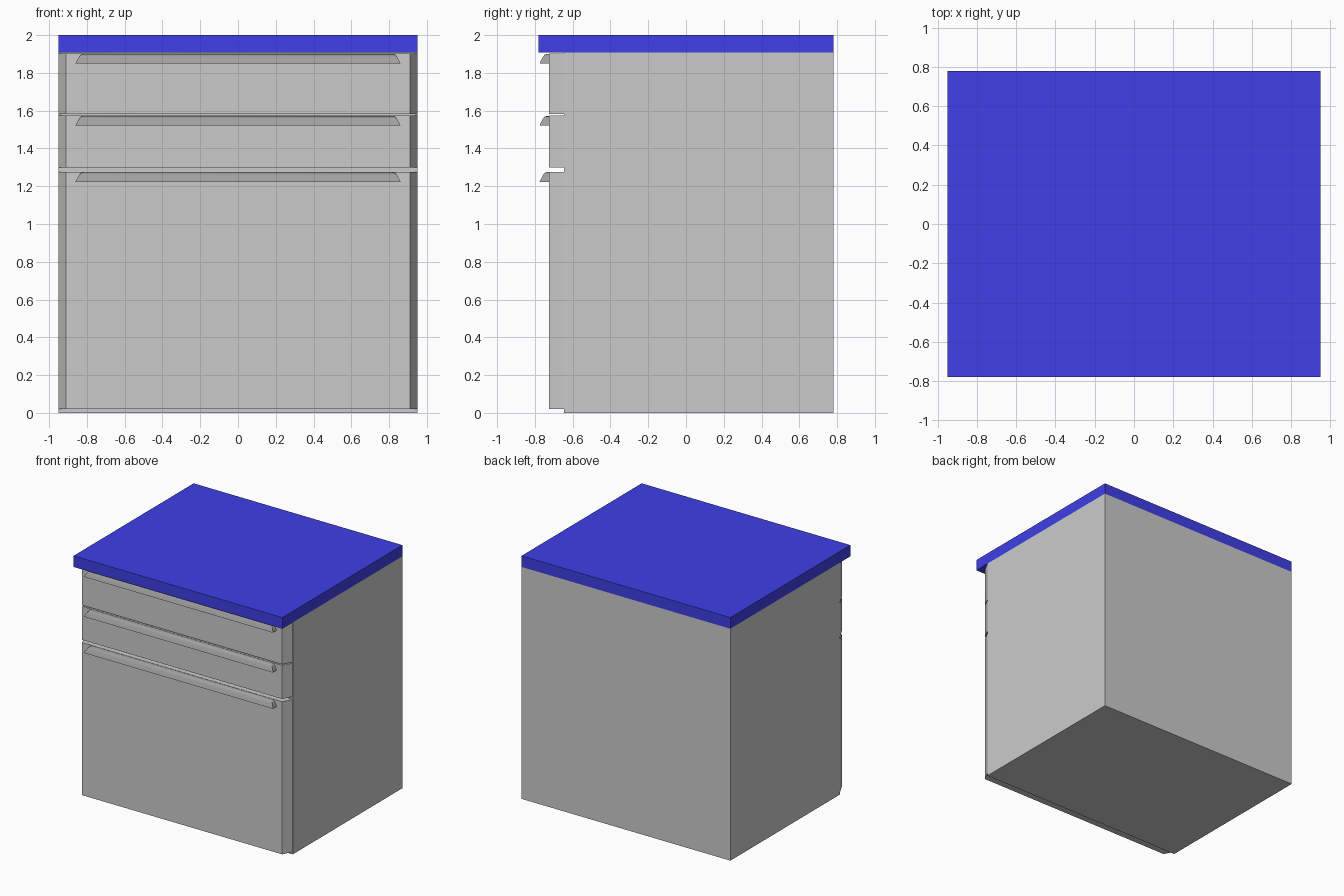
import bpy, bmesh
from math import radians

if "Cube" in bpy.data.objects:
    bpy.data.objects.remove(bpy.data.objects["Cube"])


def material(name, rgb):
    m = bpy.data.materials.new(name)
    m.diffuse_color = (*rgb, 1)
    m.use_nodes = True
    m.node_tree.nodes["Principled BSDF"].inputs["Base Color"].default_value = m.diffuse_color
    return m


def loft(name, rings, mat=None):
    """Closed solid through a stack of four-cornered rings."""
    bm = bmesh.new()
    loops = [[bm.verts.new(p) for p in ring] for ring in rings]
    for a, b in zip(loops, loops[1:]):
        for i in range(4):
            j = (i + 1) % 4
            bm.faces.new((a[i], a[j], b[j], b[i]))
    bm.faces.new(loops[0])
    bm.faces.new(loops[-1])
    bmesh.ops.recalc_face_normals(bm, faces=bm.faces)
    me = bpy.data.meshes.new(name)
    bm.to_mesh(me)
    bm.free()
    ob = bpy.data.objects.new(name, me)
    bpy.context.collection.objects.link(ob)
    if mat:
        me.materials.append(mat)
    return ob


def ring(front_half, back_half, y0, y1, z):
    return [(-front_half, y0, z), (front_half, y0, z),
            (back_half, y1, z), (-back_half, y1, z)]


def slab(name, front_half, back_half, y0, y1, z0, z1, mat=None):
    return loft(name, [ring(front_half, back_half, y0, y1, z) for z in (z0, z1)], mat)


blue = material("blue_top", (0.05, 0.05, 0.8))
dark = material("dark_handle", (0.35, 0.35, 0.35))

# Cabinet carcass and overhanging worktop
slab("cabinet_body", 0.95, 0.95, -0.645, 0.78, 0, 1.908)
slab("worktop", 0.95, 0.95, -0.78, 0.78, 1.908, 2.0, blue)

# Handle section: half-width, front y, distance below drawer top
section = [(0.86, -0.775, 0.053), (0.858, -0.772, 0.046), (0.842, -0.758, 0.018),
           (0.832, -0.749, 0.006), (0.815, -0.738, 0.002)]

# Drawer fronts with chamfered sides, each with a handle along its top edge
for label, z0, z1 in (("top", 1.583, 1.902), ("middle", 1.298, 1.574), ("bottom", 0.02, 1.276)):
    slab(label + "_drawer_front", 0.91, 0.95, -0.725, -0.647, z0, z1)
    handle = loft(label + "_drawer_handle",
                  [ring(w, w, y, -0.724, z1 - d) for w, y, d in section], dark)
    bpy.ops.object.select_all(action='DESELECT')
    handle.select_set(True)
    bpy.context.view_layer.objects.active = handle
    bpy.ops.object.shade_smooth_by_angle(angle=radians(40))
